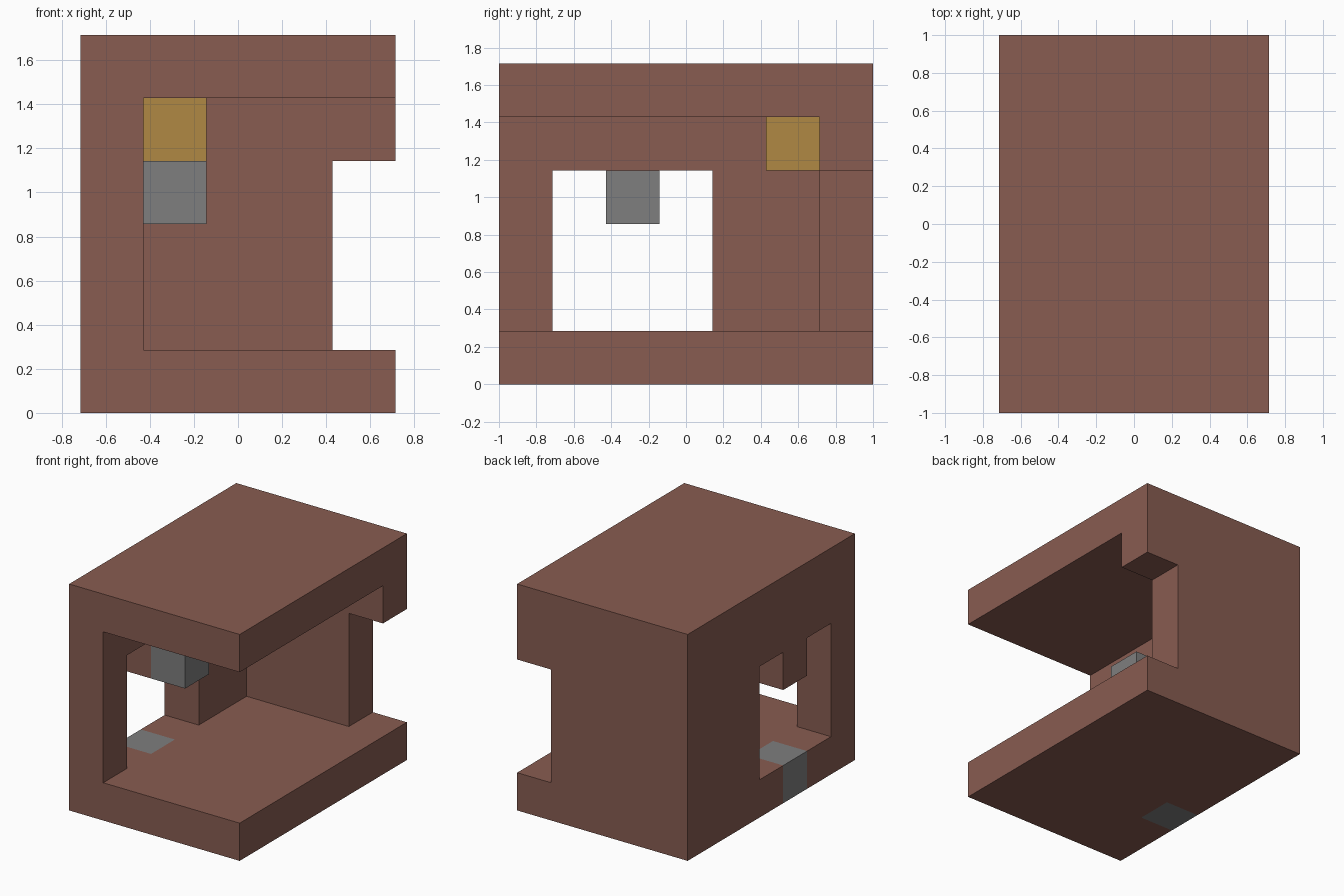
import bpy, bmesh, math
from mathutils import Vector

cube = bpy.data.objects.get("Cube")
if cube:
    bpy.data.objects.remove(cube, do_unlink=True)

NX, NY, NZ = 5, 7, 6          # building size in blocks
S = 2 / NY                    # block edge length


def material(name, rgb):
    lin = [((c / 255 + 0.055) / 1.055) ** 2.4 for c in rgb] + [1]
    m = bpy.data.materials.new(name)
    m.use_nodes = True
    m.diffuse_color = lin
    m.node_tree.nodes["Principled BSDF"].inputs["Base Color"].default_value = lin
    return m


brown = material("clay brown", (136, 92, 81))
grey = material("stone grey", (126, 126, 126))
gold = material("ochre gold", (176, 136, 68))


def blocks(xs, ys, zs):
    return {(x, y, z) for x in xs for y in ys for z in zs}


# Parts as sets of blocks
inner = range(1, NZ - 1)
window = blocks([0], range(1, 4), range(1, 4))
patch = blocks([0], [2], [0])
parts = {
    "floor": (blocks(range(NX), range(NY), [0]) - patch, brown),
    "floor_patch": (patch, grey),
    "roof": (blocks(range(NX), range(NY), [NZ - 1]), brown),
    "side_wall": (blocks([0], range(NY - 1), inner) - window, brown),
    "back_wall": (blocks(range(NX - 1), [NY - 1], inner), brown),
    "doorway_lintel": (blocks([NX - 1], [NY - 1], [4]), brown),
    "window_bracket": (blocks([0], [2], [3]), brown),
    "hanging_block": (blocks([1], [2], [3]), grey),
    "corner_block": (blocks([1], [5], [4]), gold),
}
filled = set().union(*(cells for cells, _ in parts.values()))


def build(name, cells, mat):
    """Skin only the exposed block sides, then merge the flat regions."""
    bm = bmesh.new()
    corner = Vector((-NX * S / 2, -NY * S / 2, 0))
    for cell in sorted(cells):
        for axis in range(3):
            for sign in (-1, 1):
                n = Vector((0, 0, 0))
                n[axis] = sign
                if tuple(int(a + b) for a, b in zip(cell, n)) in filled:
                    continue
                u, v = Vector((0, 0, 0)), Vector((0, 0, 0))
                u[(axis + 1) % 3] = sign
                v[(axis + 2) % 3] = 1
                mid = Vector(cell) + Vector((.5, .5, .5)) + n / 2
                quad = (mid - u/2 - v/2, mid + u/2 - v/2, mid + u/2 + v/2, mid - u/2 + v/2)
                bm.faces.new([bm.verts.new(corner + p * S) for p in quad])
    bmesh.ops.remove_doubles(bm, verts=bm.verts, dist=0.001)
    bmesh.ops.dissolve_limit(bm, angle_limit=math.radians(1), verts=bm.verts, edges=bm.edges)
    mesh = bpy.data.meshes.new(name)
    bm.to_mesh(mesh)
    bm.free()
    mesh.materials.append(mat)
    bpy.context.collection.objects.link(bpy.data.objects.new(name, mesh))


for name, (cells, mat) in parts.items():
    build(name, cells, mat)
